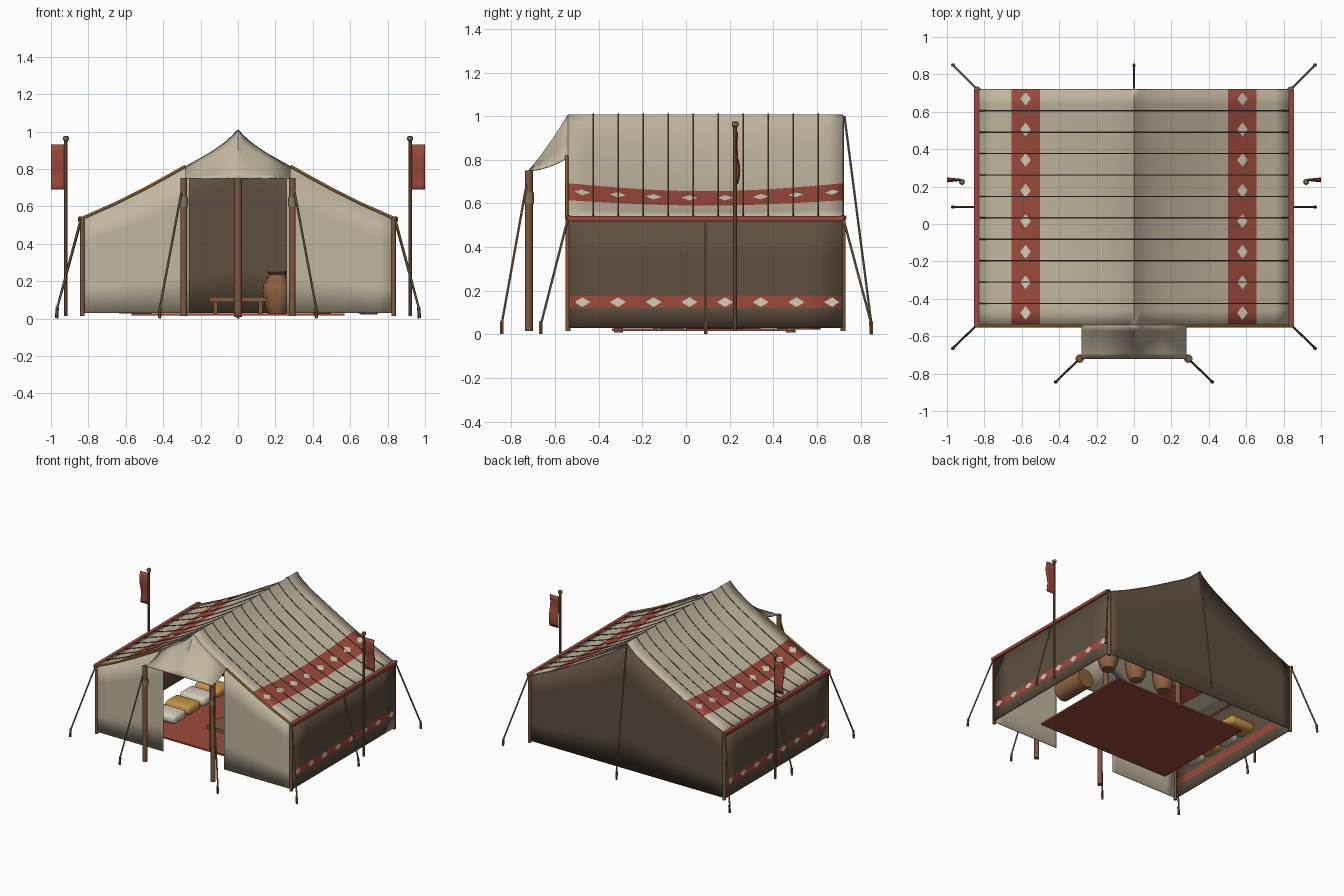
import bpy, bmesh, math
from mathutils import Vector

if "Cube" in bpy.data.objects:
    bpy.data.objects.remove(bpy.data.objects["Cube"])

COLOURS = {
    "canvas": (0.54, 0.47, 0.35), "dark_cloth": (0.115, 0.078, 0.052),
    "red_cloth": (0.34, 0.068, 0.045), "gold": (0.55, 0.29, 0.06),
    "wood": (0.21, 0.10, 0.05), "seam": (0.075, 0.052, 0.034),
    "rope": (0.25, 0.18, 0.10), "clay": (0.27, 0.12, 0.055),
    "pale": (0.66, 0.61, 0.49),
}
M = {}
for n, c in COLOURS.items():
    M[n] = bpy.data.materials.new(n)
    M[n].diffuse_color = (*c, 1)

W, Y0, Y1, EAVE = 0.84, -0.54, 0.72, 0.53
DOOR = 0.26
PROFILE = [(0, 1.005), (0.03, 0.972), (0.07, 0.938), (0.15, 0.885), (0.28, 0.812),
           (0.39, 0.750), (0.50, 0.690), (0.655, 0.612), (0.75, 0.570), (0.84, 0.53)]
XS = sorted({s * x for x, _ in PROFILE for s in (-1, 1)})


def edge_z(x):
    """Height of the roof at its gable ends."""
    x = abs(x)
    for (a, za), (b, zb) in zip(PROFILE, PROFILE[1:]):
        if x <= b:
            return za + (zb - za) * (x - a) / (b - a)
    return EAVE


def roof_z(x, y):
    """Roof height with the sag between the gables."""
    return edge_z(x) - 0.038 * math.sin(math.pi * abs(x) / W) * math.sin(math.pi * (y - Y0) / (Y1 - Y0))


def finish(name, bm, mats, smooth=True):
    me = bpy.data.meshes.new(name)
    bm.to_mesh(me)
    bm.free()
    ob = bpy.data.objects.new(name, me)
    bpy.context.collection.objects.link(ob)
    for m in mats:
        me.materials.append(M[m])
    if smooth:
        bpy.ops.object.select_all(action='DESELECT')
        bpy.context.view_layer.objects.active = ob
        ob.select_set(True)
        bpy.ops.object.shade_smooth_by_angle(angle=math.radians(40))
    return ob


def sheet(name, us, vs, fn, mats, rule=None, thick=0.006, smooth=True):
    """Cloth grid fn(u, v) with thickness; rule gives a material per cell."""
    bm = bmesh.new()
    g = [[bm.verts.new(fn(u, v)) for v in vs] for u in us]
    for i in range(len(us) - 1):
        for j in range(len(vs) - 1):
            f = bm.faces.new((g[i][j], g[i + 1][j], g[i + 1][j + 1], g[i][j + 1]))
            if rule:
                f.material_index = rule((us[i] + us[i + 1]) / 2, (vs[j] + vs[j + 1]) / 2)
    ob = finish(name, bm, mats, smooth)
    if thick:
        s = ob.modifiers.new("thickness", 'SOLIDIFY')
        s.thickness, s.offset = thick, 0
    return ob


def tube(name, pts, r, mat, sides=8):
    """Round bar swept through points."""
    pts = [Vector(p) for p in pts]
    bm = bmesh.new()
    rings = []
    for i, p in enumerate(pts):
        d = (pts[min(i + 1, len(pts) - 1)] - pts[max(i - 1, 0)]).normalized()
        a = d.cross(Vector((0, 1, 0)) if abs(d.y) < 0.9 else Vector((1, 0, 0))).normalized()
        b = d.cross(a)
        t = [2 * math.pi * k / sides for k in range(sides)]
        rings.append([bm.verts.new(p + r * (a * math.cos(k) + b * math.sin(k))) for k in t])
    for p, q in zip(rings, rings[1:]):
        for k in range(sides):
            bm.faces.new((p[k], p[(k + 1) % sides], q[(k + 1) % sides], q[k]))
    bm.faces.new(rings[0][::-1])
    bm.faces.new(rings[-1])
    bmesh.ops.recalc_face_normals(bm, faces=bm.faces)
    return finish(name, bm, [mat])


def box(name, c, size, mat, bevel=0):
    bm = bmesh.new()
    bmesh.ops.create_cube(bm, size=1)
    for v in bm.verts:
        v.co = Vector([v.co[i] * size[i] + c[i] for i in range(3)])
    if bevel:
        bmesh.ops.bevel(bm, geom=bm.edges[:], offset=bevel, segments=3, profile=0.5, affect='EDGES')
    return finish(name, bm, [mat], bool(bevel))


def lathe(name, c, prof, mat, sides=20):
    bm = bmesh.new()
    rings = [[bm.verts.new((c[0] + r * math.cos(2 * math.pi * k / sides),
                            c[1] + r * math.sin(2 * math.pi * k / sides), c[2] + z))
              for k in range(sides)] for r, z in prof]
    for p, q in zip(rings, rings[1:]):
        for k in range(sides):
            bm.faces.new((p[k], p[(k + 1) % sides], q[(k + 1) % sides], q[k]))
    bm.faces.new(rings[0][::-1])
    bm.faces.new(rings[-1])
    return finish(name, bm, [mat])


def steps(a, b, n):
    return [a + (b - a) * i / n for i in range(n + 1)]


# Sagging roof with a red band on each slope
sheet("roof", XS, steps(Y0, Y1, 16), lambda x, y: (x, y, roof_z(x, y)), ["canvas", "red_cloth"],
      lambda x, y: int(0.5 < abs(x) < 0.655))

# Entrance awning stretched from the roof edge down to the poles
def awning(x, t):
    return (x, Y0 - 0.18 * t, edge_z(x) * (1 - t) + 0.75 * t - 0.05 * t * (1 - t))
sheet("awning", [x for x in XS if abs(x) < 0.3], steps(0, 1, 6), awning, ["canvas"])

# Rear gable and the two front panels
sheet("back_wall", XS, steps(0, 1, 4), lambda x, t: (x, Y1, 0.03 + t * (edge_z(x) - 0.033)), ["dark_cloth"])
for s in (-1, 1):
    xs = [DOOR] + [x for x in XS if x > DOOR]
    sheet("front_panel", xs, steps(0, 1, 4),
          lambda x, t: (s * x, Y0, 0.03 + t * (edge_z(x) - 0.033)), ["canvas"])

DIAMONDS = [-0.475 + 0.1635 * i for i in range(8)]
for s in (-1, 1):
    # Side wall with a red stripe, and its diamonds
    sheet("side_wall", steps(Y0, Y1, 8), [0.03, 0.12, 0.177, 0.35, EAVE], lambda y, z: (s * W, y, z),
          ["dark_cloth", "red_cloth"], lambda y, z: int(0.12 < z < 0.177))
    bm = bmesh.new()
    for y in DIAMONDS:
        bm.faces.new([bm.verts.new((s * (W + 0.005), y + a, 0.148 + b))
                      for a, b in ((-0.037, 0), (0, -0.022), (0.037, 0), (0, 0.022))][::s])
        bm.faces.new([bm.verts.new((s * (0.58 + a), y + b, roof_z(0.58 + a, y + b) + 0.007))
                      for a, b in ((-0.028, 0), (0, -0.037), (0.028, 0), (0, 0.037))][::s])
    finish("diamonds", bm, ["pale"], False)
    # Eave trim and gold edging
    box("eave_trim", (s * 0.843, (Y0 + Y1) / 2, 0.531), (0.026, Y1 - Y0, 0.024), "red_cloth")
    tube("gold_edging", [(s * x, Y0 - 0.006, z + 0.004) for x, z in PROFILE if x >= 0.28], 0.008, "gold")
    # Corner posts, with guy ropes and pegs
    guys = [((W, Y0, 0.535), (0.97, -0.665)), ((W, Y1, 0.535), (0.97, 0.85)),
            ((W, 0.09, 0.52), (0.97, 0.09)), ((0.29, -0.72, 0.745), (0.42, -0.845))]
    for y in (Y0, Y1):
        tube("corner_post", [(s * 0.832, y, 0.015), (s * 0.832, y, 0.535)], 0.012, "wood", 10)
        lathe("post_cap", (s * W, y, 0.525), [(0.008, 0), (0.015, 0.006), (0.015, 0.016), (0.006, 0.022)], "wood", 10)
    for (x, y, z), (px, py) in guys:
        tube("guy_rope", [(s * x, y, z), (s * px, py, 0.045)], 0.006, "rope", 6)
        tube("peg", [(s * px, py, 0.002), (s * (px - 0.004), py, 0.06)], 0.009, "wood", 6)
    # Awning poles with rope lashing
    tube("awning_pole", [(s * 0.29, -0.72, 0.015), (s * 0.29, -0.72, 0.752)], 0.018, "wood", 12)
    tube("pole_lashing", [(s * 0.29, -0.72, 0.60), (s * 0.29, -0.72, 0.65)], 0.023, "rope", 12)
    # Flag on its pole
    tube("flag_pole", [(s * 0.92, 0.225, 0.015), (s * 0.92, 0.225, 0.96)], 0.009, "wood", 8)
    lathe("flag_finial", (s * 0.92, 0.225, 0.95), [(0.010, 0), (0.016, 0.006), (0.016, 0.02), (0.01, 0.026)], "rope", 10)
    sheet("flag", steps(0.925, 1.0, 5), steps(0.69, 0.93, 8),
          lambda x, z: (s * x, 0.236 + 0.01 * math.sin((z - 0.69) * 26) * (x - 0.9) * 10, z), ["red_cloth"])

# Rear guy rope
tube("rear_guy_rope", [(0, Y1 + 0.006, 1.0), (0, 0.85, 0.045)], 0.006, "rope", 6)
tube("rear_peg", [(0, 0.85, 0), (0, 0.846, 0.06)], 0.009, "wood", 6)

# Roof seams
for i in range(10):
    y = -0.425 + 0.1145 * i
    tube("roof_seam", [(x, y, roof_z(x, y) + 0.004) for x in XS], 0.004, "seam", 6)

# Inner frame
for y in (-0.31, 0.48):
    tube("tent_pole", [(0, y, 0.01), (0, y, 0.97)], 0.021, "wood", 12)
tube("ridge_pole", [(0, -0.5, 0.975), (0, 0.68, 0.975)], 0.014, "wood", 10)

# Rug, low table, cushions
box("rug", (0, 0.08, 0.022), (1.14, 0.84, 0.012), "red_cloth")
box("table_top", (0, -0.08, 0.102), (0.31, 0.17, 0.026), "wood")
for x in (-0.12, 0.12):
    for y in (-0.14, -0.02):
        box("table_leg", (x, y, 0.06), (0.022, 0.022, 0.07), "wood")
for i in range(4):
    box("cushion", (-0.55, -0.07 + 0.18 * i, 0.062), (0.22, 0.155, 0.07), ("pale", "gold")[i % 2], 0.03)

# Storage jars and bedroll
JAR = [(0.045, 0), (0.065, 0.04), (0.08, 0.11), (0.075, 0.16), (0.048, 0.20), (0.044, 0.215),
       (0.055, 0.225), (0.055, 0.232), (0.035, 0.232), (0.03, 0.20)]
for x, y in ((0.21, 0.57), (0.45, 0.56), (0.70, 0.55)):
    lathe("jar", (x, y, 0.022), JAR, "clay")
tube("bedroll", [(0.66, 0.0, 0.095), (0.66, 0.26, 0.095)], 0.07, "clay", 16)

for m in bpy.data.materials:
    if m.users and not m.is_grease_pencil:
        m.use_nodes = True
        m.node_tree.nodes["Principled BSDF"].inputs["Base Color"].default_value = m.diffuse_color
